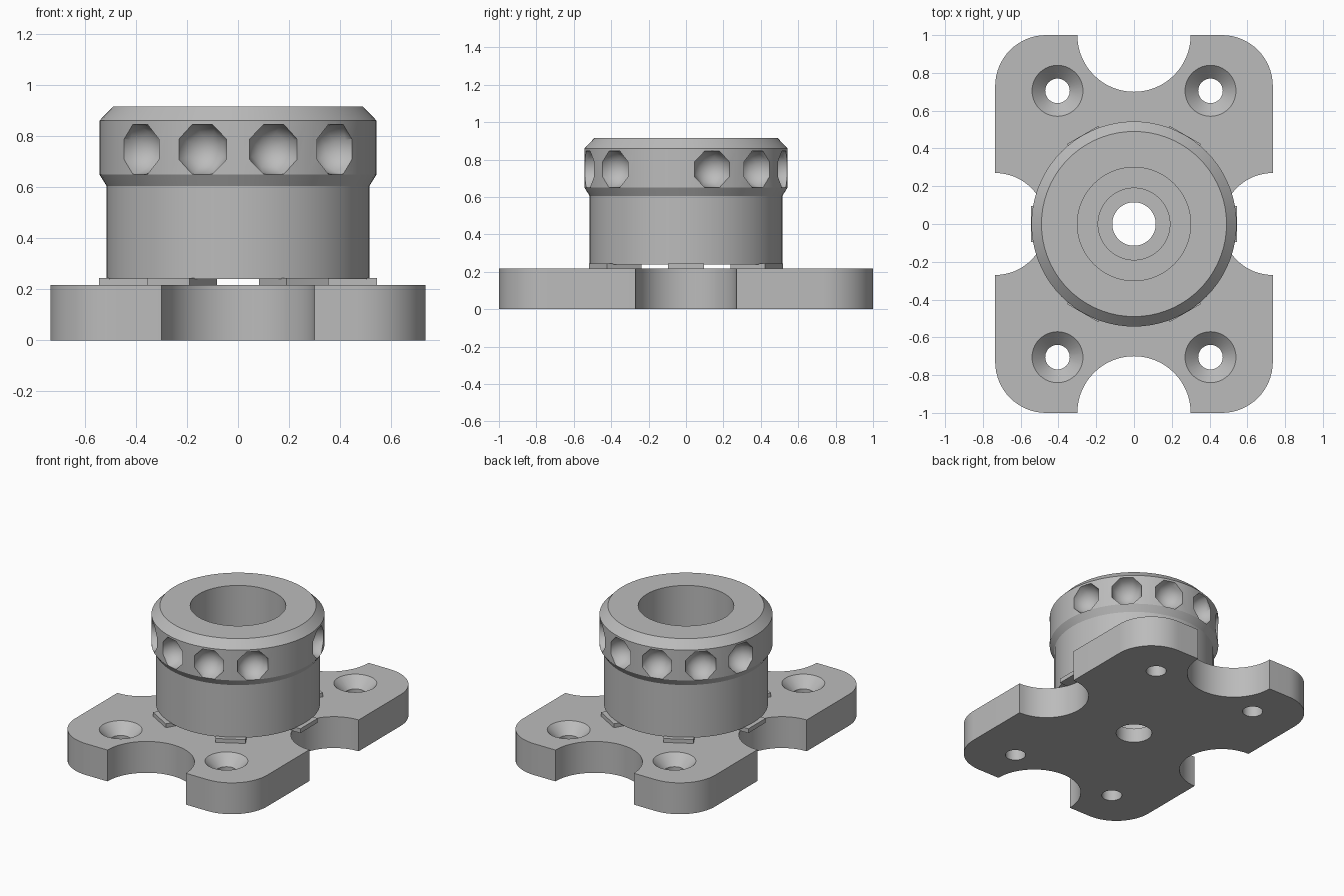
import bpy, bmesh
from math import radians, cos, sin, hypot
from mathutils import Matrix

default = bpy.data.objects.get("Cube")
if default:
    bpy.data.objects.remove(default, do_unlink=True)

GREY = (0.5, 0.5, 0.5, 1)
metal = bpy.data.materials.new("plain grey")
metal.use_nodes = True
metal.diffuse_color = GREY
metal.node_tree.nodes["Principled BSDF"].inputs["Base Color"].default_value = GREY


def make_object(name, bm):
    bmesh.ops.recalc_face_normals(bm, faces=bm.faces)
    mesh = bpy.data.meshes.new(name)
    bm.to_mesh(mesh)
    bm.free()
    mesh.materials.append(metal)
    obj = bpy.data.objects.new(name, mesh)
    bpy.context.collection.objects.link(obj)
    return obj


def lathe(bm, profile, x=0, y=0, steps=72):
    """Spin a closed (radius, height) profile around a vertical axis."""
    verts = [bm.verts.new((x + r, y, z)) for r, z in profile]
    edges = [bm.edges.new((v, verts[i - 1])) for i, v in enumerate(verts)]
    bmesh.ops.spin(bm, geom=verts + edges, cent=(x, y, 0), axis=(0, 0, 1),
                   angle=radians(360), steps=steps)
    bmesh.ops.remove_doubles(bm, verts=bm.verts, dist=1e-5)


def cut(obj, cutter):
    cutter.hide_render = True
    mod = obj.modifiers.new("cut", 'BOOLEAN')
    mod.operation, mod.solver, mod.object = 'DIFFERENCE', 'EXACT', cutter
    bpy.context.view_layer.objects.active = obj
    bpy.ops.object.modifier_apply(modifier=mod.name)
    bpy.data.objects.remove(cutter, do_unlink=True)


def in_pocket(face):
    c = face.calc_center_median()
    return 0.32 < hypot(c.x, c.y) < 0.535 and 0.64 < c.z < 0.86


def shade(obj, limit=30):
    """Smooth curved walls, keep rims sharp, blend the pocket facets."""
    bm = bmesh.new()
    bm.from_mesh(obj.data)
    for f in bm.faces:
        f.smooth = True
    for e in bm.edges:
        pocket = all(in_pocket(f) for f in e.link_faces)
        e.smooth = pocket or e.calc_face_angle(0) < radians(limit)
    bm.to_mesh(obj.data)
    bm.free()


def arc(cx, cy, r, start, end, n=16):
    angles = [radians(start + (end - start) * i / n) for i in range(n + 1)]
    return [(cx + r * cos(a), cy + r * sin(a)) for a in angles]


# Base plate: one quarter of the outline, mirrored to all four
PLATE = 0.217
quarter = (arc(0.735, 0, 0.27, 180, 90)
           + arc(0.465, 0.73, 0.27, 0, 90)
           + arc(0, 1, 0.3, 0, -90))
half = quarter + [(-x, y) for x, y in reversed(quarter[:-1])]
outline = half + [(x, -y) for x, y in reversed(half[1:-1])]
bm = bmesh.new()
bottom = bm.faces.new([bm.verts.new((x, y, 0)) for x, y in outline])
extruded = bmesh.ops.extrude_face_region(bm, geom=[bottom], use_keep_orig=True)
top = [v for v in extruded["geom"] if isinstance(v, bmesh.types.BMVert)]
bmesh.ops.translate(bm, verts=top, vec=(0, 0, PLATE))
base_plate = make_object("base_plate", bm)

# Countersunk screw holes and the stepped centre hole
bm = bmesh.new()
for sx in (-1, 1):
    for sy in (-1, 1):
        lathe(bm, [(0, -0.1), (0.065, -0.1), (0.065, PLATE - 0.07),
                   (0.135, PLATE), (0.135, 0.3), (0, 0.3)],
              sx * 0.405, sy * 0.705, 40)
lathe(bm, [(0, -0.1), (0.115, -0.1), (0.115, 0.1),
           (0.19, 0.1), (0.19, 0.3), (0, 0.3)])
cut(base_plate, make_object("hole_cutter", bm))
shade(base_plate)

# Hollow body with a flared, chamfered collar
bm = bmesh.new()
lathe(bm, [(0.3, 0.24), (0.515, 0.24), (0.515, 0.605), (0.543, 0.65),
           (0.543, 0.86), (0.49, 0.915), (0.3, 0.915)])
body = make_object("collar_body", bm)

# Round grip pockets, leaving two places on the collar plain
bm = bmesh.new()
for angle in range(15, 360, 30):
    if angle in (195, 345):
        continue
    place = (Matrix.Rotation(radians(angle), 4, 'Z')
             @ Matrix.Translation((0.543, 0, 0.748))
             @ Matrix.Rotation(radians(90), 4, 'Y')
             @ Matrix.Rotation(radians(22.5), 4, 'Z'))
    bmesh.ops.create_uvsphere(bm, u_segments=8, v_segments=8,
                              radius=0.106, matrix=place)
cut(body, make_object("pocket_cutter", bm))
shade(body)

# Six radial spacer tabs between plate and body
bm = bmesh.new()
for angle in range(0, 360, 60):
    place = (Matrix.Rotation(radians(angle), 4, 'Z')
             @ Matrix.Translation((0.437, 0, 0.229))
             @ Matrix.Diagonal((0.214, 0.19, 0.03, 1)))
    bmesh.ops.create_cube(bm, size=1, matrix=place)
make_object("spacer_tabs", bm)
